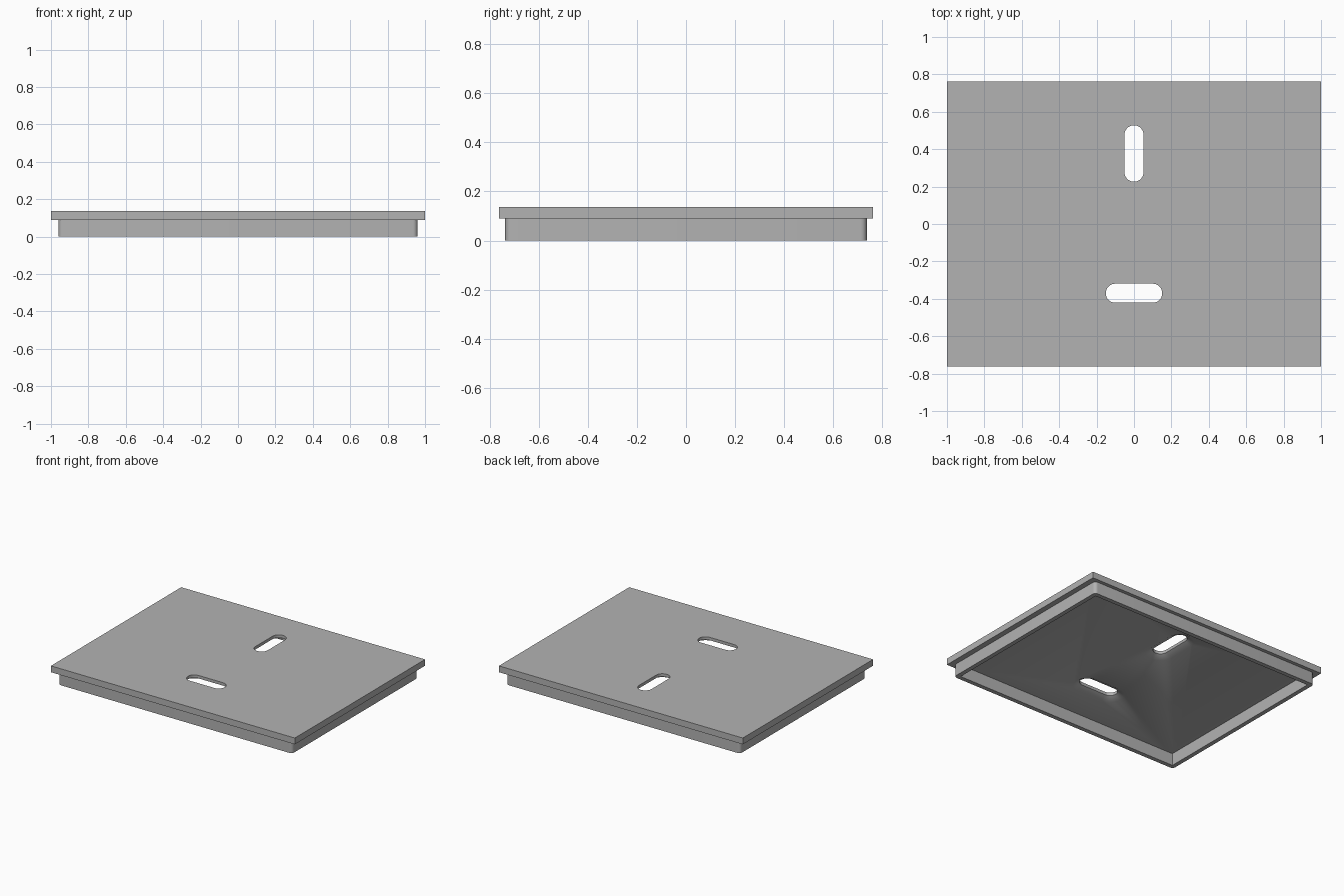
import bpy
import bmesh
from math import cos, sin, pi

cube = bpy.data.objects.get("Cube")
if cube:
    bpy.data.objects.remove(cube, do_unlink=True)

TOP, FLOOR, NECK = 0.137, 0.09, 0.115

grey = bpy.data.materials.new("plain grey")
grey.use_nodes = True
colour = (0.45, 0.45, 0.45, 1)
grey.diffuse_color = colour
grey.node_tree.nodes["Principled BSDF"].inputs["Base Color"].default_value = colour


def rounded_outline(hx, hy, r, steps):
    """Rectangle outline with rounded corners, counter-clockwise."""
    if r == 0:
        return [(-hx, -hy), (hx, -hy), (hx, hy), (-hx, hy)]
    points = []
    for i, (sx, sy) in enumerate([(1, 1), (-1, 1), (-1, -1), (1, -1)]):
        for k in range(steps + 1):
            a = (i + k / steps) * pi / 2
            points.append((sx * (hx - r) + r * cos(a), sy * (hy - r) + r * sin(a)))
    return points


def loft(name, sections, centre_y=0):
    """Solid through stacked (outline, z) sections."""
    bm = bmesh.new()
    rings = [[bm.verts.new((x, y + centre_y, z)) for x, y in outline]
             for outline, z in sections]
    n = len(rings[0])
    for low, high in zip(rings, rings[1:]):
        for i in range(n):
            j = (i + 1) % n
            bm.faces.new((low[i], low[j], high[j], high[i]))
    bm.faces.new(rings[0][::-1])
    bm.faces.new(rings[-1])
    # Merge the points shared by the two half circles of a slot end
    bmesh.ops.remove_doubles(bm, verts=bm.verts, dist=0.0001)
    bmesh.ops.recalc_face_normals(bm, faces=bm.faces)
    mesh = bpy.data.meshes.new(name)
    bm.to_mesh(mesh)
    bm.free()
    mesh.materials.append(grey)
    obj = bpy.data.objects.new(name, mesh)
    bpy.context.collection.objects.link(obj)
    return obj


def cut(target, cutter):
    """Subtract the cutter from the target, then discard it."""
    cutter.hide_render = True
    mod = target.modifiers.new("cut", "BOOLEAN")
    mod.operation = "DIFFERENCE"
    mod.solver = "EXACT"
    mod.object = cutter
    bpy.context.view_layer.objects.active = target
    bpy.ops.object.modifier_apply(modifier=mod.name)
    bpy.data.objects.remove(cutter, do_unlink=True)


def slot_cutter(name, along_x, centre_y):
    """Slot with a straight neck above and a countersink below."""
    def outline(r):
        hx, hy = (0.1 + r, r) if along_x else (r, 0.1 + r)
        return rounded_outline(hx, hy, r, 8)
    slope = (0.097 - 0.051) / (NECK - FLOOR)
    extra = 0.01
    return loft(name, [(outline(0.097 + slope * extra), FLOOR - extra),
                       (outline(0.051), NECK),
                       (outline(0.051), TOP + extra)], centre_y)


# Cover plate with its two screw slots
plate = loft("cover_plate", [(rounded_outline(1, 0.763, 0, 1), z) for z in (FLOOR, TOP)])
cut(plate, slot_cutter("upright_slot", False, 0.377))
cut(plate, slot_cutter("level_slot", True, -0.37))

# Skirt around the underside, round outside corners and sharp inside ones
skirt = loft("skirt", [(rounded_outline(0.96, 0.737, 0.025, 6), z) for z in (0, FLOOR)])
cut(skirt, loft("pocket", [(rounded_outline(0.928, 0.705, 0, 1), z)
                           for z in (-0.05, FLOOR + 0.05)]))

for obj in (plate, skirt):
    bpy.ops.object.select_all(action="DESELECT")
    obj.select_set(True)
    bpy.context.view_layer.objects.active = obj
    bpy.ops.object.shade_smooth_by_angle(angle=pi / 6)
